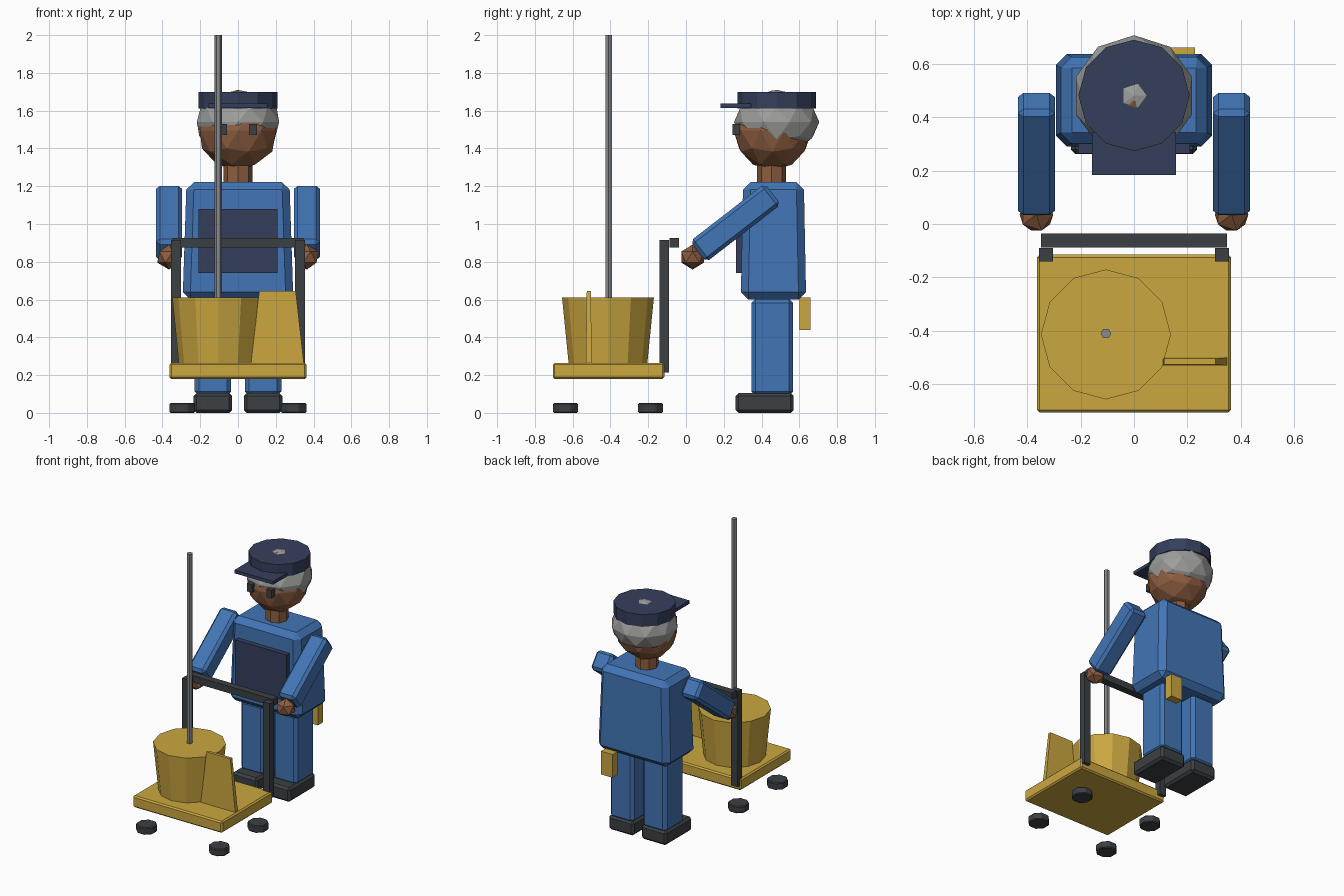
import bpy, bmesh, math
from mathutils import Matrix, Vector

if "Cube" in bpy.data.objects:
    bpy.data.objects.remove(bpy.data.objects["Cube"])


def material(name, srgb):
    lin = [((c / 255 + 0.055) / 1.055) ** 2.4 for c in srgb]
    m = bpy.data.materials.new(name)
    m.diffuse_color = (*lin, 1)
    m.use_nodes = True
    m.node_tree.nodes["Principled BSDF"].inputs["Base Color"].default_value = m.diffuse_color
    return m


BLUE = material("overall_blue", (66, 117, 182))
NAVY = material("navy", (53, 63, 92))
YELLOW = material("mustard_yellow", (203, 167, 64))
CHARCOAL = material("charcoal", (60, 64, 68))
SKIN = material("brown_skin", (142, 94, 64))
HAIR = material("grey_hair", (158, 158, 156))
STEEL = material("steel_grey", (136, 139, 142))


def finish(name, bm, mat, bevel=0):
    if bevel:
        bmesh.ops.bevel(bm, geom=bm.edges[:], offset=bevel, segments=1, affect='EDGES')
    bmesh.ops.recalc_face_normals(bm, faces=bm.faces[:])
    me = bpy.data.meshes.new(name)
    bm.to_mesh(me)
    bm.free()
    me.materials.append(mat)
    ob = bpy.data.objects.new(name, me)
    bpy.context.collection.objects.link(ob)
    return ob


def box(name, lo, hi, mat, bevel=0, taper=(1, 1), pitch=0):
    """Box between two corners; taper scales the top, pitch turns it about x."""
    lo, hi = Vector(lo), Vector(hi)
    size = hi - lo
    bm = bmesh.new()
    bmesh.ops.create_cube(bm, size=1)
    for v in bm.verts:
        k = taper if v.co.z > 0 else (1, 1)
        v.co = Vector((v.co.x * size.x * k[0], v.co.y * size.y * k[1], v.co.z * size.z))
    ob = finish(name, bm, mat, bevel)
    ob.data.transform(Matrix.Translation((lo + hi) / 2) @ Matrix.Rotation(pitch, 4, 'X'))
    return ob


def cone(name, x, y, z0, z1, r0, r1, sides, mat, turn=0, bevel=0):
    bm = bmesh.new()
    bmesh.ops.create_cone(bm, cap_ends=True, segments=sides, radius1=r0, radius2=r1, depth=z1 - z0)
    bm.transform(Matrix.Translation((x, y, (z0 + z1) / 2)) @ Matrix.Rotation(turn, 4, 'Z'))
    return finish(name, bm, mat, bevel)


def ball(name, loc, scale, level, mat):
    bm = bmesh.new()
    bmesh.ops.create_icosphere(bm, subdivisions=level, radius=1)
    bm.transform(Matrix.Translation(loc) @ Matrix.Diagonal((*scale, 1)))
    return finish(name, bm, mat)


# Cart: platform, wheels, push handle
box("cart_platform", (-0.363, -0.705, 0.18), (0.363, -0.115, 0.265), YELLOW, 0.01)
for sx, side in ((-1, "left"), (1, "right")):
    for y, end in ((-0.638, "front"), (-0.188, "back")):
        cone(f"wheel_{end}_{side}", sx * 0.295, y, 0, 0.052, 0.072, 0.072, 8, CHARCOAL,
             math.pi / 8, 0.006)
    box(f"handle_post_{side}", (sx * 0.329 - 0.026, -0.14, 0.215),
        (sx * 0.329 + 0.026, -0.09, 0.915), CHARCOAL)
box("handle_bar", (-0.348, -0.088, 0.875), (0.348, -0.036, 0.925), CHARCOAL)

# Cart load: bucket, mop pole, folded floor sign
cone("bucket", -0.105, -0.413, 0.26, 0.61, 0.208, 0.243, 12, YELLOW)
cone("mop_pole", -0.105, -0.41, 0.5, 2.0, 0.02, 0.02, 6, STEEL, math.pi / 6)
box("floor_sign", (0.069, -0.53, 0.26), (0.349, -0.499, 0.645), YELLOW, 0, (0.69, 0.7))

# Body
box("torso", (-0.293, 0.29, 0.6), (0.293, 0.636, 1.222), BLUE, 0.04, (0.93, 0.93))
box("apron_panel", (-0.21, 0.264, 0.74), (0.21, 0.32, 1.08), NAVY)
box("belt_pouch", (0.135, 0.6, 0.44), (0.228, 0.66, 0.61), YELLOW)
cone("neck", 0, 0.453, 1.18, 1.33, 0.077, 0.077, 8, SKIN)

# Limbs
for sx, side in ((-1, "left"), (1, "right")):
    cx = sx * 0.133
    box(f"leg_{side}", (cx - 0.096, 0.346, 0.09), (cx + 0.096, 0.566, 0.605), BLUE, 0.022)
    box(f"shoe_{side}", (cx - 0.102, 0.262, 0), (cx + 0.102, 0.57, 0.105), CHARCOAL, 0.016)
    ax = sx * 0.365
    box(f"arm_{side}", (ax - 0.069, 0.262 - 0.25, 1.006 - 0.07),
        (ax + 0.069, 0.262 + 0.25, 1.006 + 0.07), BLUE, 0.02, pitch=math.radians(37.7))
    ball(f"hand_{side}", (ax, 0.035, 0.825), (0.07, 0.07, 0.066), 1, SKIN)
    ex = sx * 0.079
    box(f"eye_{side}", (ex - 0.021, 0.246, 1.472), (ex + 0.021, 0.29, 1.53), CHARCOAL)

# Head, hair and cap
ball("head", (0, 0.458, 1.495), (0.213, 0.207, 0.212), 2, SKIN)
ball("hair", (0, 0.48, 1.54), (0.229, 0.226, 0.17), 2, HAIR)
cone("cap_crown", 0, 0.481, 1.612, 1.7, 0.208, 0.208, 12, NAVY)
box("cap_brim", (-0.157, 0.183, 1.613), (0.157, 0.345, 1.637), NAVY)
